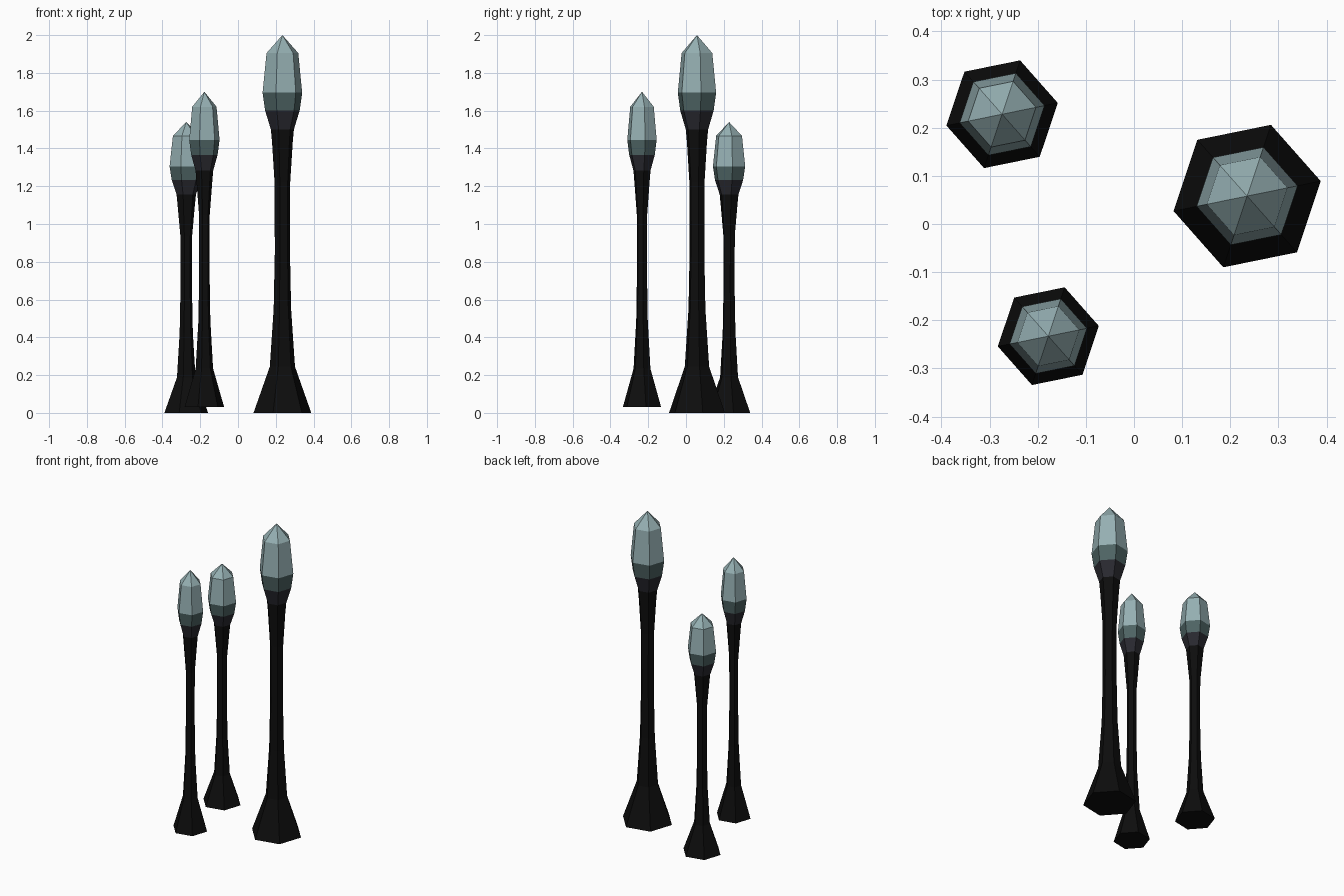
import bpy, bmesh, math

if "Cube" in bpy.data.objects:
    bpy.data.objects.remove(bpy.data.objects["Cube"])

SIDES = 6
TURN = math.radians(11.5)


def material(name, rgb):
    m = bpy.data.materials.new(name)
    m.diffuse_color = (*rgb, 1)
    m.use_nodes = True
    m.node_tree.nodes["Principled BSDF"].inputs["Base Color"].default_value = m.diffuse_color
    return m


BLACK = material("black stone", (0.004, 0.004, 0.004))
CHARCOAL = material("charcoal", (0.022, 0.022, 0.029))
DARK_TEAL = material("dark teal", (0.075, 0.125, 0.125))
PALE_TEAL = material("pale teal", (0.30, 0.43, 0.445))


def lathe(name, rings, loc, mats):
    """Six-sided turned part; rings are (radius, z), radius 0 makes a point.
    mats holds one material per band between rings."""
    bm = bmesh.new()
    loops = []
    for r, z in rings:
        n = SIDES if r > 0 else 1
        loops.append([bm.verts.new((r * math.cos(TURN + math.tau * i / SIDES),
                                    r * math.sin(TURN + math.tau * i / SIDES), z))
                      for i in range(n)])
    palette = list(dict.fromkeys(mats))
    for a, b, mat in zip(loops, loops[1:], mats):
        for i in range(SIDES):
            j = (i + 1) % SIDES
            quad = [a[i], a[j], b[j], b[i]] if len(b) > 1 else [a[i], a[j], b[0]]
            bm.faces.new(quad).material_index = palette.index(mat)
    bm.faces.new(loops[0][::-1])
    mesh = bpy.data.meshes.new(name)
    bm.to_mesh(mesh)
    bm.free()
    for m in palette:
        mesh.materials.append(m)
    ob = bpy.data.objects.new(name, mesh)
    ob.location = loc
    bpy.context.collection.objects.link(ob)


# name, position, height scale, radii of base, base top, stem, head
pillars = [
    ("tall", (0.235, 0.058, 0.0), 1.0, 0.156, 0.068, 0.041, 0.107),
    ("front", (-0.178, -0.233, 0.03), 0.835, 0.107, 0.047, 0.028, 0.082),
    ("back", (-0.274, 0.228, 0.0), 0.77, 0.118, 0.050, 0.031, 0.090),
]

for name, loc, h, base, collar, stem, head in pillars:
    # flared foot, slim stem and widening neck, bulb and pointed crystal
    rings = [(base, 0), (collar, 0.245), (stem * 1.15, 0.55), (stem, 0.85),
             (stem * 1.03, 1.22), (head * 0.52, 1.43), (head * 0.58, 1.50),
             (head * 0.87, 1.60), (head, 1.695), (head * 0.80, 1.905), (0, 2.0)]
    mats = [BLACK] * 6 + [CHARCOAL, DARK_TEAL, PALE_TEAL, PALE_TEAL]
    lathe(name + "_crystal_pillar", [(r, z * h) for r, z in rings], loc, mats)
